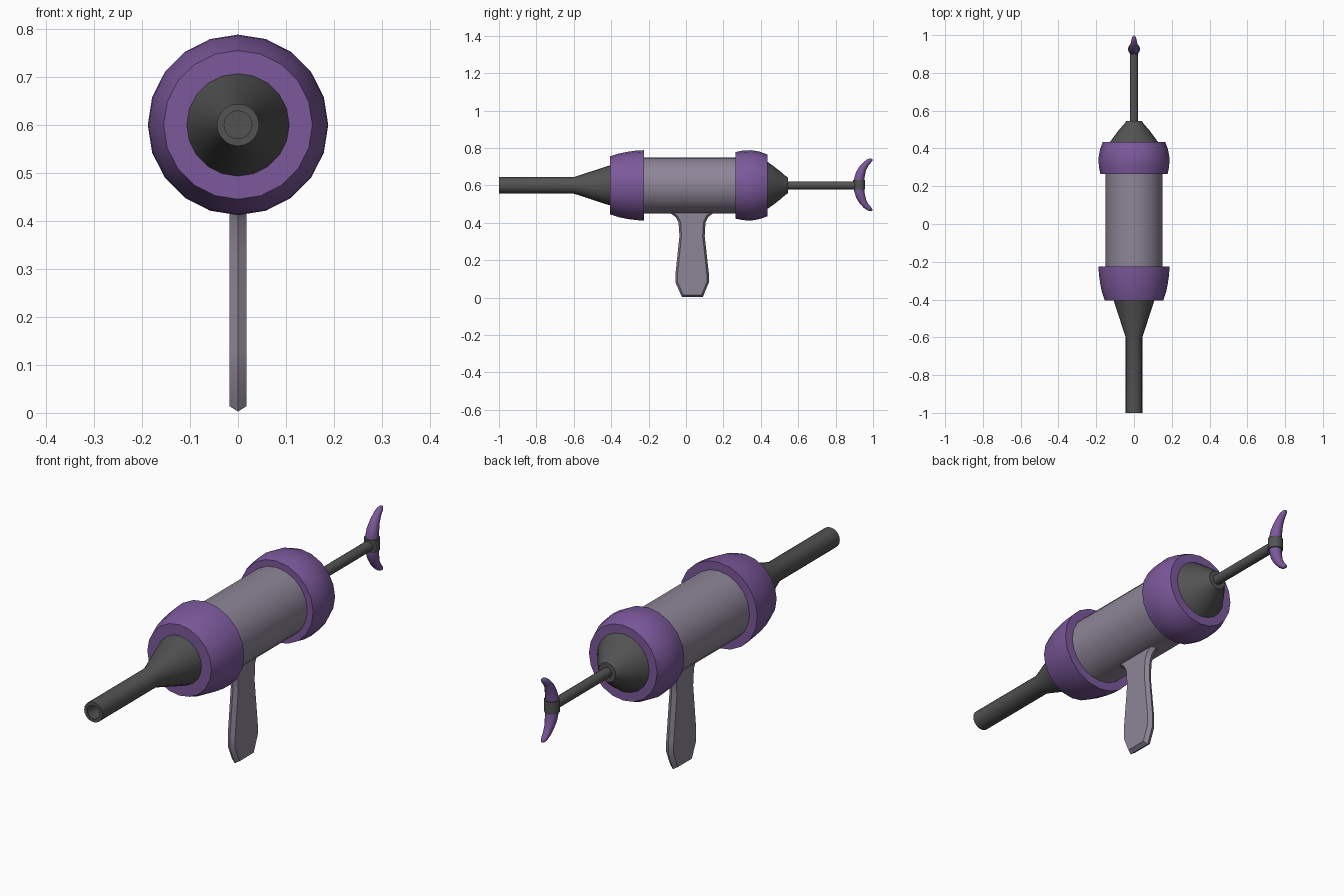
import bpy, bmesh
from math import sin, cos, pi
from mathutils import Vector

if "Cube" in bpy.data.objects:
    bpy.data.objects.remove(bpy.data.objects["Cube"])

AXIS = 0.6


def material(name, rgb):
    m = bpy.data.materials.new(name)
    m.diffuse_color = (*rgb, 1)
    m.use_nodes = True
    m.node_tree.nodes["Principled BSDF"].inputs["Base Color"].default_value = m.diffuse_color
    return m


PURPLE = material("purple", (0.20, 0.10, 0.33))
MAUVE = material("mauve_grey", (0.27, 0.235, 0.31))
DARK = material("dark_metal", (0.085, 0.085, 0.085))


def loft(name, rings, mat, angle=30, closed=False):
    """Skin a list of equal-length point rings, capping or joining the ends."""
    bm = bmesh.new()
    vs = [[bm.verts.new(p) for p in ring] for ring in rings]
    n = len(vs[0])
    pairs = list(zip(vs, vs[1:])) + ([(vs[-1], vs[0])] if closed else [])
    for a, b in pairs:
        for i in range(n):
            j = (i + 1) % n
            bm.faces.new((a[i], a[j], b[j], b[i]))
    if not closed:
        bm.faces.new(vs[0])
        bm.faces.new(vs[-1])
    bmesh.ops.recalc_face_normals(bm, faces=bm.faces)
    me = bpy.data.meshes.new(name)
    bm.to_mesh(me)
    bm.free()
    me.materials.append(mat)
    ob = bpy.data.objects.new(name, me)
    bpy.context.collection.objects.link(ob)
    bpy.context.view_layer.objects.active = ob
    ob.select_set(True)
    bpy.ops.object.shade_smooth_by_angle(angle=angle * pi / 180)
    ob.select_set(False)
    return ob


def lathe(name, profile, mat, sides=20, closed=False):
    """Turn (y, radius) points about the long axis."""
    rings = [[(r * sin(2 * pi * i / sides), y, AXIS + r * cos(2 * pi * i / sides))
              for i in range(sides)] for y, r in profile]
    return loft(name, rings, mat, closed=closed)


# Main tube
lathe("body", [(-0.27, 0.15), (0.31, 0.15)], MAUVE)

# Swollen collars at each end
lathe("front_collar", [(-0.405, 0.08), (-0.405, 0.155), (-0.36, 0.170), (-0.31, 0.180),
                       (-0.265, 0.186), (-0.225, 0.188), (-0.225, 0.14)], PURPLE)
lathe("rear_collar", [(0.265, 0.14), (0.265, 0.178), (0.305, 0.186), (0.35, 0.188),
                      (0.395, 0.180), (0.435, 0.165), (0.435, 0.08)], PURPLE)

# Hollow barrel with flared cone
lathe("barrel", [(-0.90, 0.029), (-1.0, 0.029), (-1.0, 0.044), (-0.60, 0.044),
                 (-0.42, 0.103), (-0.40, 0.108)], DARK)

# Rear cone and plunger rod
lathe("rear_cone", [(0.43, 0.130), (0.465, 0.105), (0.50, 0.078), (0.53, 0.052),
                    (0.545, 0.042), (0.545, 0.01)], DARK)
lathe("plunger_rod", [(0.53, 0.022), (0.91, 0.022)], DARK, 16)

# Upright hub at the end of the rod
HUB_Y, HUB_Z = 0.926, 0.603
loft("handle_hub", [[(0.032 * sin(2 * pi * i / 16), HUB_Y + 0.032 * cos(2 * pi * i / 16), z)
                     for i in range(16)] for z in (HUB_Z - 0.026, HUB_Z + 0.026)], DARK)

# Crescent pull handle: (y, height above hub, radius), mirrored below
half = [(0.925, 0, 0.026), (0.926, 0.03, 0.027), (0.933, 0.06, 0.025), (0.946, 0.09, 0.020),
        (0.963, 0.113, 0.016), (0.979, 0.127, 0.013), (0.990, 0.133, 0.009), (0.997, 0.135, 0.003)]
path = [(y, -h, r) for y, h, r in half[:0:-1]] + half
rings = []
for k, (y, h, r) in enumerate(path):
    a, b = path[max(k - 1, 0)], path[min(k + 1, len(path) - 1)]
    t = Vector((0, b[0] - a[0], b[1] - a[1])).normalized()
    u, v = Vector((1, 0, 0)), t.cross(Vector((1, 0, 0)))
    c = Vector((0, y, HUB_Z + h))
    rings.append([c + r * (u * cos(2 * pi * i / 12) + v * sin(2 * pi * i / 12)) for i in range(12)])
loft("crescent_handle", rings, PURPLE, 40)

# Pistol grip: (y, z) outline, with an inset copy on both sides giving a ridged edge
outline = [(-0.10, 0.47), (-0.085, 0.453), (-0.055, 0.43), (-0.040, 0.40), (-0.035, 0.33),
           (-0.056, 0.13), (-0.056, 0.08), (-0.022, 0.003), (0.09, 0.003), (0.122, 0.08),
           (0.122, 0.13), (0.100, 0.33), (0.104, 0.40), (0.118, 0.43), (0.148, 0.453), (0.165, 0.47)]


def inset(pts, d):
    out = []
    for k, p in enumerate(pts):
        p, a, b = (Vector(q) for q in (p, pts[k - 1], pts[(k + 1) % len(pts)]))
        n1, n2 = (Vector((-e.y, e.x)).normalized() for e in (p - a, b - p))
        m = (n1 + n2).normalized()
        out.append(p + m * d / max(m.dot(n1), 0.5))
    return out


inner = inset(outline, 0.011)
loft("grip", [[(x, y, z) for y, z in pts]
              for x, pts in ((-0.018, inner), (0, outline), (0.018, inner))], MAUVE)
